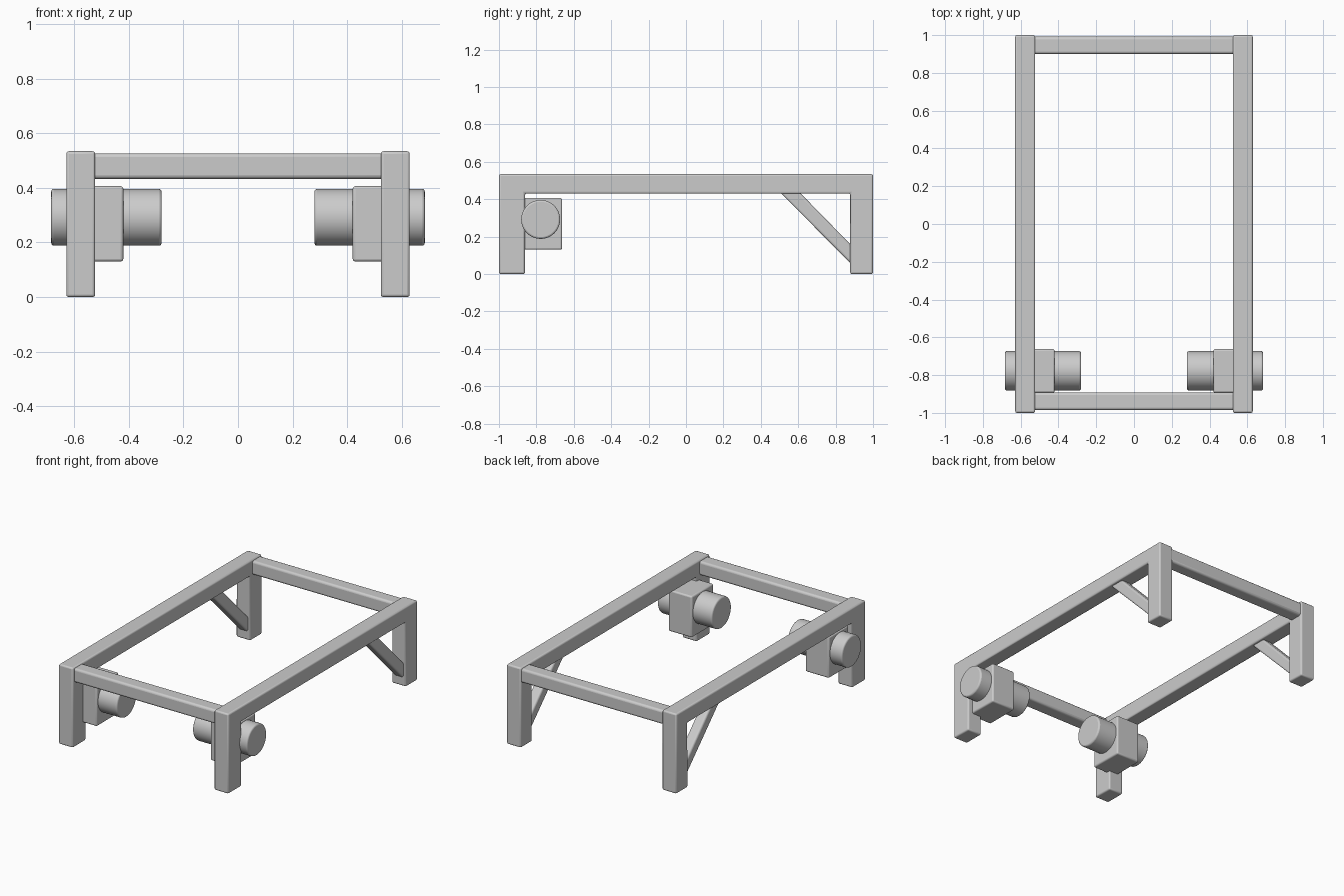
import bpy, bmesh, math

if "Cube" in bpy.data.objects:
    bpy.data.objects.remove(bpy.data.objects["Cube"])

grey = bpy.data.materials.new("light grey")
grey.diffuse_color = (0.6, 0.6, 0.6, 1)
grey.use_nodes = True
grey.node_tree.nodes["Principled BSDF"].inputs["Base Color"].default_value = grey.diffuse_color


def finish(name, bm, bevel):
    """Turn a bmesh into an object with softly rounded edges."""
    bmesh.ops.recalc_face_normals(bm, faces=bm.faces[:])
    me = bpy.data.meshes.new(name)
    bm.to_mesh(me)
    bm.free()
    ob = bpy.data.objects.new(name, me)
    bpy.context.collection.objects.link(ob)
    me.materials.append(grey)
    mod = ob.modifiers.new("rounded edges", 'BEVEL')
    mod.width = bevel
    mod.segments = 3
    mod.limit_method = 'ANGLE'
    mod.angle_limit = math.radians(40)
    bpy.ops.object.select_all(action='DESELECT')
    ob.select_set(True)
    bpy.context.view_layer.objects.active = ob
    bpy.ops.object.shade_smooth_by_angle(angle=math.radians(35))
    return ob


def side_profile(name, pts, x0, x1, bevel):
    """Extrude a (y, z) outline along x."""
    bm = bmesh.new()
    face = bm.faces.new([bm.verts.new((x0, y, z)) for y, z in pts])
    new = bmesh.ops.extrude_face_region(bm, geom=[face])["geom"]
    bmesh.ops.translate(bm, vec=(x1 - x0, 0, 0),
                        verts=[v for v in new if isinstance(v, bmesh.types.BMVert)])
    return finish(name, bm, bevel)


def box(name, x0, x1, y0, y1, z0, z1, bevel):
    return side_profile(name, [(y0, z0), (y1, z0), (y1, z1), (y0, z1)], x0, x1, bevel)


def cylinder_x(name, x0, x1, y, z, r, bevel):
    n = 48
    pts = [(y + r * math.cos(2 * math.pi * i / n), z + r * math.sin(2 * math.pi * i / n))
           for i in range(n)]
    return side_profile(name, pts, x0, x1, bevel)


for side, s in (("left", -1), ("right", 1)):
    # side frame: front leg, top rail and back leg in one piece
    side_profile(side + "_leg_frame",
                 [(-1, 0), (-0.861, 0), (-0.861, 0.431), (0.878, 0.431),
                  (0.878, 0), (1, 0), (1, 0.534), (-1, 0.534)],
                 s * 0.523, s * 0.629, 0.01)
    # diagonal brace at the back leg
    side_profile(side + "_brace",
                 [(0.45, 0.49), (0.92, 0.017), (0.92, 0.117), (0.565, 0.48)],
                 s * 0.541, s * 0.611, 0.012)
    # block and roller on the front leg
    box(side + "_block", s * 0.42, s * 0.595, -0.893, -0.662, 0.13, 0.406, 0.01)
    cylinder_x(side + "_roller", s * 0.28, s * 0.684, -0.777, 0.292, 0.104, 0.01)

# cross bars
box("front_cross_bar", -0.54, 0.54, -0.985, -0.892, 0.433, 0.526, 0.014)
box("back_cross_bar", -0.54, 0.54, 0.9, 0.992, 0.433, 0.526, 0.014)
